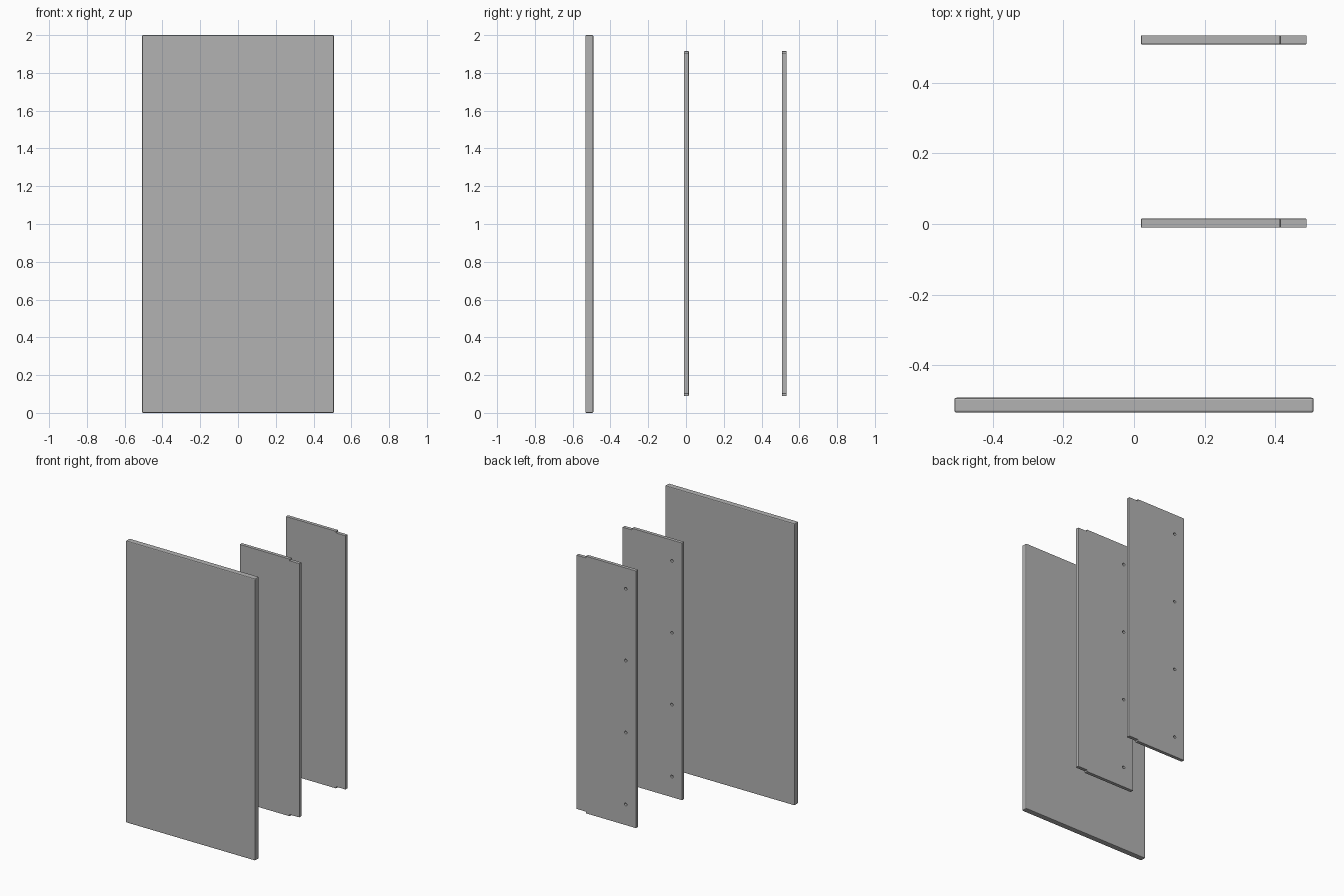
import bpy, bmesh, math
from mathutils import Matrix

if "Cube" in bpy.data.objects:
    bpy.data.objects.remove(bpy.data.objects["Cube"])

grey = bpy.data.materials.new("neutral grey")
grey.diffuse_color = (0.45, 0.45, 0.45, 1)
grey.use_nodes = True
grey.node_tree.nodes["Principled BSDF"].inputs["Base Color"].default_value = grey.diffuse_color


def make_object(name, bm):
    mesh = bpy.data.meshes.new(name)
    bmesh.ops.recalc_face_normals(bm, faces=bm.faces)
    bm.to_mesh(mesh)
    bm.free()
    mesh.materials.append(grey)
    ob = bpy.data.objects.new(name, mesh)
    bpy.context.collection.objects.link(ob)
    return ob


def board(name, outline, y0, y1, bevel):
    """Extrude an x-z outline from y0 to y1, with softened edges."""
    bm = bmesh.new()
    face = bm.faces.new([bm.verts.new((x, y0, z)) for x, z in outline])
    ext = bmesh.ops.extrude_face_region(bm, geom=[face])["geom"]
    verts = [v for v in ext if isinstance(v, bmesh.types.BMVert)]
    bmesh.ops.translate(bm, verts=verts, vec=(0, y1 - y0, 0))
    ob = make_object(name, bm)
    mod = ob.modifiers.new("edges", "BEVEL")
    mod.width = bevel
    mod.segments = 2
    return ob


# Large front panel
W = 0.508
board("front_panel", [(-W, 0), (W, 0), (W, 2), (-W, 2)], -0.533, -0.491, 0.006)

# Narrow panels: the strip on the right is slightly shorter
X0, XS, X1 = 0.02, 0.413, 0.488
Z0, Z1, STEP = 0.09, 1.915, 0.012
outline = [(X0, Z0), (XS, Z0), (XS, Z0 + STEP), (X1, Z0 + STEP),
           (X1, Z1 - STEP), (XS, Z1 - STEP), (XS, Z1), (X0, Z1)]

for name, y0 in (("middle_panel", -0.010), ("back_panel", 0.508)):
    y1 = y0 + 0.025
    panel = board(name, outline, y0, y1, 0.002)

    # Column of four blind holes in the back face
    bm = bmesh.new()
    for i in range(4):
        place = Matrix.Translation((0.10, y1, 1.0025 + (i - 1.5) * 0.51))
        bmesh.ops.create_cone(bm, cap_ends=True, segments=16, radius1=0.01,
                              radius2=0.01, depth=0.036,
                              matrix=place @ Matrix.Rotation(math.pi / 2, 4, 'X'))
    cutter = make_object(name + "_hole_cutter", bm)
    cutter.hide_render = True
    cutter.hide_viewport = True
    cut = panel.modifiers.new("holes", "BOOLEAN")
    cut.operation = "DIFFERENCE"
    cut.solver = "EXACT"
    cut.object = cutter
